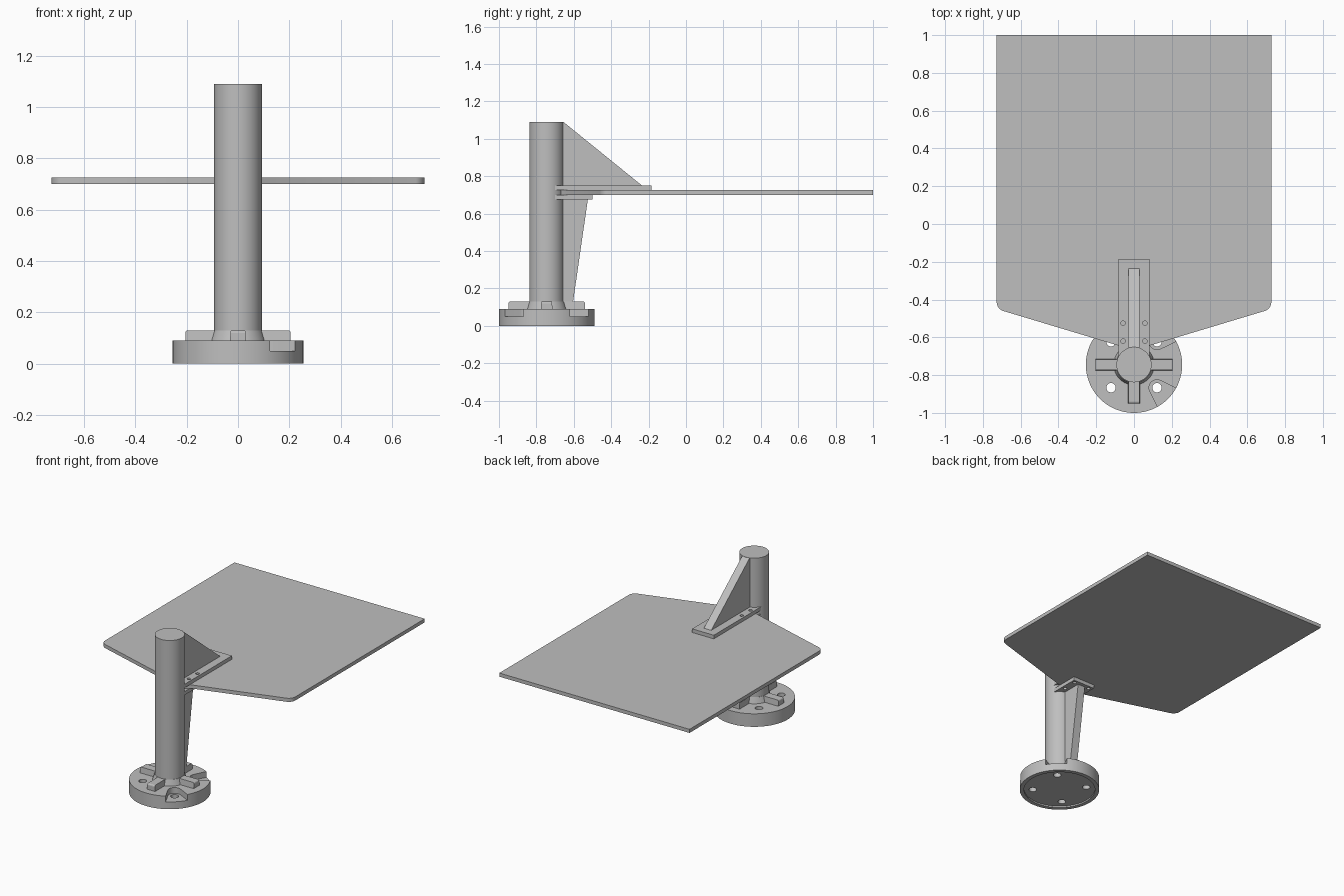
import bpy, bmesh, math
from mathutils import Matrix, Vector

if "Cube" in bpy.data.objects:
    bpy.data.objects.remove(bpy.data.objects["Cube"], do_unlink=True)

grey = bpy.data.materials.new("light grey")
grey.use_nodes = True
grey.diffuse_color = (0.52, 0.52, 0.52, 1)
grey.node_tree.nodes["Principled BSDF"].inputs["Base Color"].default_value = (0.52, 0.52, 0.52, 1)

POLE_Y = -0.745
CENTRE = Matrix.Translation((0, POLE_Y, 0))


def finish(bm, name):
    bmesh.ops.recalc_face_normals(bm, faces=bm.faces)
    mesh = bpy.data.meshes.new(name)
    bm.to_mesh(mesh)
    bm.free()
    mesh.materials.append(grey)
    obj = bpy.data.objects.new(name, mesh)
    bpy.context.collection.objects.link(obj)
    return obj


def activate(obj):
    bpy.ops.object.select_all(action='DESELECT')
    obj.select_set(True)
    bpy.context.view_layer.objects.active = obj


def smooth(obj):
    activate(obj)
    bpy.ops.object.shade_smooth_by_angle(angle=math.radians(30))


def prism(name, points, offset, matrix=Matrix()):
    """Extrude a closed 3D outline by an offset."""
    bm = bmesh.new()
    face = bm.faces.new([bm.verts.new(p) for p in points])
    new = bmesh.ops.extrude_face_region(bm, geom=[face])["geom"]
    moved = [v for v in new if isinstance(v, bmesh.types.BMVert)]
    bmesh.ops.translate(bm, verts=moved, vec=Vector(offset))
    bm.transform(matrix)
    return finish(bm, name)


def cylinder(name, x, y, z0, z1, r0, r1=None, sides=64):
    bm = bmesh.new()
    bmesh.ops.create_cone(bm, cap_ends=True, segments=sides, radius1=r0,
                          radius2=r0 if r1 is None else r1, depth=z1 - z0)
    bm.transform(Matrix.Translation((x, y, (z0 + z1) / 2)))
    return finish(bm, name)


def cut(obj, cutters):
    for c in cutters:
        c.hide_render = True
        mod = obj.modifiers.new("cut", 'BOOLEAN')
        mod.operation = 'DIFFERENCE'
        mod.solver = 'EXACT'
        mod.object = c
        activate(obj)
        bpy.ops.object.modifier_apply(modifier=mod.name)
        bpy.data.objects.remove(c, do_unlink=True)


# Round foot with a recessed underside, four flared bolt pockets and bolt holes
base = cylinder("base", 0, POLE_Y, 0, 0.09, 0.255, sides=96)
cutters = [cylinder("recess_cutter", 0, POLE_Y, -0.05, 0.01, 0.228)]
HOLE = 0.172
arc = [math.radians(109 + 142 * i / 12) for i in range(13)]
pocket = [(HOLE + 0.042 * math.cos(a), 0.042 * math.sin(a), 0.05) for a in arc]
pocket = [(0.3, 0.088, 0.05)] + pocket + [(0.3, -0.088, 0.05)]
for i in range(4):
    angle = math.radians(45 + 90 * i)
    cutters.append(prism("pocket_cutter", pocket, (0, 0, 0.1),
                         CENTRE @ Matrix.Rotation(angle, 4, 'Z')))
    cutters.append(cylinder("bolt_cutter", HOLE * math.cos(angle),
                            POLE_Y + HOLE * math.sin(angle), -0.1, 0.2, 0.025, sides=24))
cut(base, cutters)
smooth(base)

# Four tapered ribs on the foot
for i, side in enumerate(("left", "back", "right", "front")):
    bm = bmesh.new()
    bmesh.ops.create_cube(bm, size=1)
    for v in bm.verts:
        top = v.co.z > 0
        v.co = (0.205 if v.co.x > 0 else 0.03,
                math.copysign(0.028 if top else 0.032, v.co.y),
                0.13 if top else 0.085)
    rim = [e for e in bm.edges if all(v.co.x > 0.2 and v.co.z > 0.1 for v in e.verts)]
    bmesh.ops.bevel(bm, geom=rim, offset=0.01, segments=3, affect='EDGES', profile=0.5)
    bm.transform(CENTRE @ Matrix.Rotation(math.radians(90 * i), 4, 'Z'))
    finish(bm, f"base_rib_{side}")

# Pole and its flared collar
smooth(cylinder("pole", 0, POLE_Y, 0.08, 1.09, 0.093))
smooth(cylinder("pole_collar", 0, POLE_Y, 0.088, 0.13, 0.108, 0.095))

# Table top, pointed towards the pole, with rounded front corners
half = [(0.727, 1.0), (0.727, -0.45), (0.085, -0.643), (0.03, -0.69)]
outline = half + [(-x, y) for x, y in reversed(half)]
bm = bmesh.new()
face = bm.faces.new([bm.verts.new((x, y, 0.70)) for x, y in outline])
new = bmesh.ops.extrude_face_region(bm, geom=[face])["geom"]
bmesh.ops.translate(bm, verts=[v for v in new if isinstance(v, bmesh.types.BMVert)],
                    vec=(0, 0, 0.025))
corners = [e for e in bm.edges if all(abs(v.co.y + 0.45) < 0.01 for v in e.verts)
           and abs(e.verts[0].co.x - e.verts[1].co.x) < 0.01]
bmesh.ops.bevel(bm, geom=corners, offset=0.035, segments=6, affect='EDGES', profile=0.5)
table = finish(bm, "table_top")

# Bracket plates above and below the table
def bracket(name, y1, z):
    return prism(name, [(-0.083, -0.70, z), (0.083, -0.70, z),
                        (0.083, y1, z), (-0.083, y1, z)], (0, 0, 0.025))


upper = bracket("upper_bracket", -0.185, 0.725)
lower = bracket("lower_bracket", -0.50, 0.675)

# Screw holes through the brackets and table
for part in (table, upper, lower):
    cut(part, [cylinder("screw_cutter", x, y, 0.6, 0.85, 0.012, sides=16)
               for x in (-0.058, 0.058) for y in (-0.525, -0.62)])
    smooth(part)


# Gussets joining the brackets to the pole
def gusset(name, profile):
    prism(name, [(-0.028, y, z) for y, z in profile], (0.056, 0, 0))


gusset("upper_gusset", [(-0.70, 0.75), (-0.235, 0.75), (-0.655, 1.09), (-0.70, 1.09)])
gusset("lower_gusset", [(-0.70, 0.12), (-0.605, 0.12), (-0.525, 0.675), (-0.70, 0.675)])
